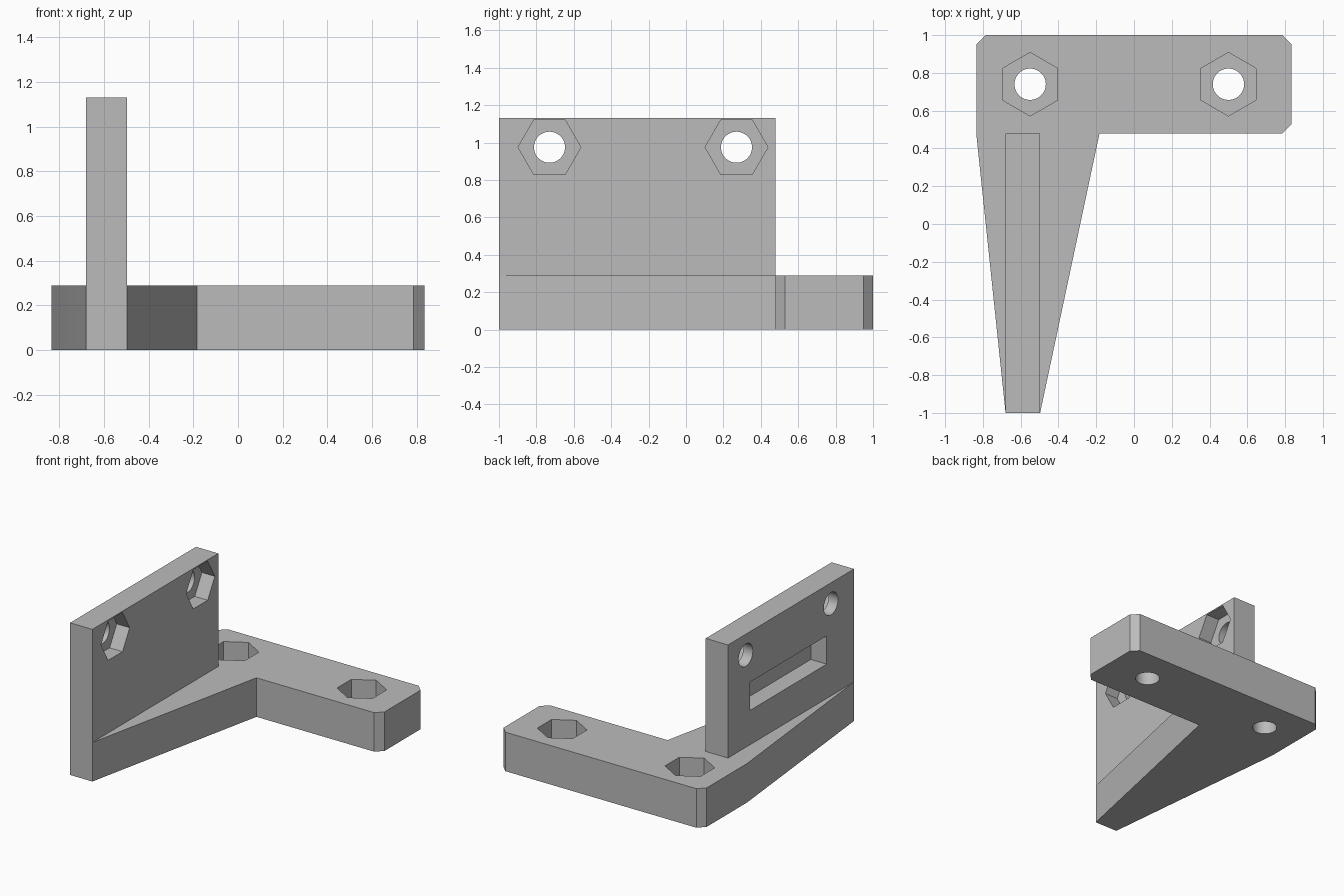
import bpy, bmesh, math

if "Cube" in bpy.data.objects:
    bpy.data.objects.remove(bpy.data.objects["Cube"], do_unlink=True)

grey = bpy.data.materials.new("plain grey")
grey.use_nodes = True
COLOUR = (0.5, 0.5, 0.5, 1)
grey.diffuse_color = COLOUR
grey.node_tree.nodes["Principled BSDF"].inputs["Base Color"].default_value = COLOUR

BASE_H = 0.29
PLATE_L, PLATE_R = -0.68, -0.497      # side faces of the upright plate
PLATE_TOP = 1.13
ARM_Y = 0.478                         # front edge of the cross arm
HOLE_R, HEX_R = 0.083, 0.168
NUT_DEPTH_BASE, NUT_DEPTH_PLATE = 0.16, 0.106


def box(name, lo, hi):
    centre = [(a + b) / 2 for a, b in zip(lo, hi)]
    bpy.ops.mesh.primitive_cube_add(size=1, location=centre)
    ob = bpy.context.object
    ob.name = name
    ob.scale = [b - a for a, b in zip(lo, hi)]
    bpy.ops.object.transform_apply(location=True, rotation=True, scale=True)
    ob.data.materials.append(grey)
    return ob


def prism(name, sides, radius, depth, centre, sideways):
    rotation = (0, math.pi / 2, 0) if sideways else (0, 0, 0)
    bpy.ops.mesh.primitive_cylinder_add(vertices=sides, radius=radius, depth=depth,
                                        location=centre, rotation=rotation)
    ob = bpy.context.object
    ob.name = name
    ob.data.materials.append(grey)
    return ob


def combine(target, other, operation):
    mod = target.modifiers.new(other.name, "BOOLEAN")
    mod.solver = "EXACT"
    mod.operation = operation
    mod.object = other
    bpy.context.view_layer.objects.active = target
    bpy.ops.object.modifier_apply(modifier=mod.name)
    bpy.data.objects.remove(other, do_unlink=True)


# Base: cross arm with clipped corners and a tapering foot
outline = [(PLATE_L, -1), (PLATE_R, -1), (-0.183, ARM_Y), (0.785, ARM_Y),
           (0.835, ARM_Y + 0.05), (0.835, 0.95), (0.785, 1),
           (-0.785, 1), (-0.835, 0.95), (-0.835, ARM_Y)]
bm = bmesh.new()
floor = bm.faces.new([bm.verts.new((x, y, 0)) for x, y in outline])
top = bmesh.ops.extrude_face_region(bm, geom=[floor])["geom"]
bmesh.ops.translate(bm, vec=(0, 0, BASE_H),
                    verts=[v for v in top if isinstance(v, bmesh.types.BMVert)])
bmesh.ops.recalc_face_normals(bm, faces=bm.faces)
mesh = bpy.data.meshes.new("mounting_bracket")
bm.to_mesh(mesh)
bm.free()
mesh.materials.append(grey)
bracket = bpy.data.objects.new("mounting_bracket", mesh)
bpy.context.collection.objects.link(bracket)

# Upright plate
combine(bracket, box("plate", (PLATE_L, -1, 0), (PLATE_R, ARM_Y, PLATE_TOP)), "UNION")

# Bolt holes and nut pockets through the base
for x in (-0.55, 0.5):
    combine(bracket, prism("base_hole", 48, HOLE_R, 1, (x, 0.74, 0), False), "DIFFERENCE")
    combine(bracket, prism("base_nut", 6, HEX_R, 2 * NUT_DEPTH_BASE,
                           (x, 0.74, BASE_H), False), "DIFFERENCE")

# Bolt holes and nut pockets through the plate
for y in (-0.73, 0.27):
    combine(bracket, prism("plate_hole", 48, HOLE_R, 1, (PLATE_L, y, 0.975), True), "DIFFERENCE")
    combine(bracket, prism("plate_nut", 6, HEX_R, 2 * NUT_DEPTH_PLATE,
                           (PLATE_R, y, 0.975), True), "DIFFERENCE")

# Blind slot in the outer side of the plate
combine(bracket, box("slot", (PLATE_L - 0.1, -0.68, 0.545),
                     (PLATE_L + 0.13, 0.22, 0.755)), "DIFFERENCE")

# Smooth hole walls, sharp edges elsewhere
bpy.ops.object.select_all(action="DESELECT")
bracket.select_set(True)
bpy.context.view_layer.objects.active = bracket
bpy.ops.object.shade_smooth_by_angle(angle=math.radians(8))
